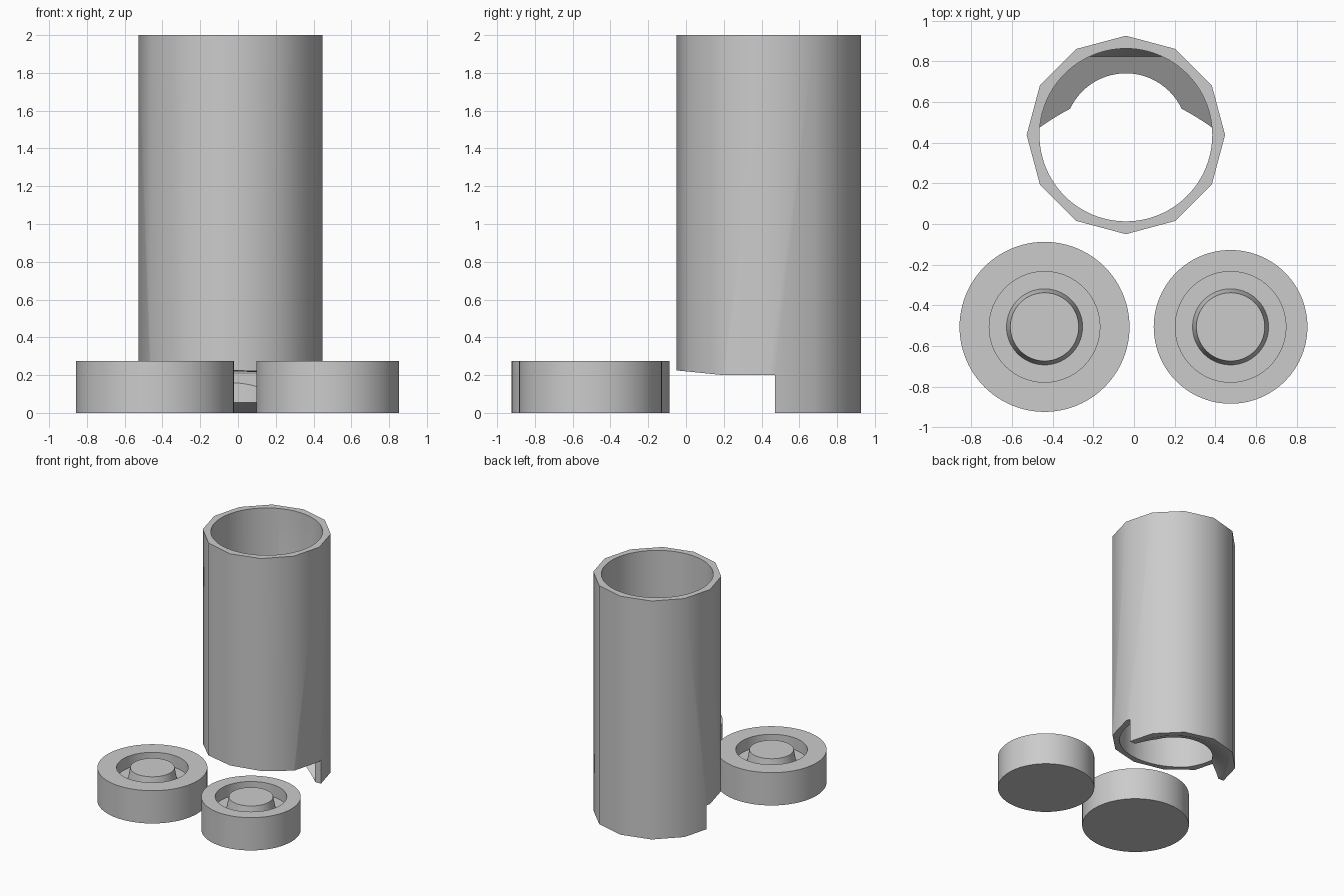
import bpy, bmesh, math
from mathutils import Vector

if "Cube" in bpy.data.objects:
    bpy.data.objects.remove(bpy.data.objects["Cube"], do_unlink=True)

GREY = (0.6, 0.6, 0.6, 1)
grey = bpy.data.materials.new("plain grey")
grey.use_nodes = True
grey.diffuse_color = GREY
grey.node_tree.nodes["Principled BSDF"].inputs["Base Color"].default_value = GREY


def new_object(name, bm, location):
    bmesh.ops.recalc_face_normals(bm, faces=bm.faces)
    mesh = bpy.data.meshes.new(name)
    bm.to_mesh(mesh)
    bm.free()
    mesh.materials.append(grey)
    obj = bpy.data.objects.new(name, mesh)
    obj.location = location
    bpy.context.collection.objects.link(obj)
    return obj


def lathe(name, profile, sides, location):
    """Solid of revolution from (radius, z) rings, capped at both ends."""
    bm = bmesh.new()
    rings = [[bm.verts.new((r * math.cos(math.tau * i / sides),
                            r * math.sin(math.tau * i / sides), z))
              for i in range(sides)] for r, z in profile]
    for a, b in zip(rings, rings[1:]):
        for i in range(sides):
            j = (i + 1) % sides
            bm.faces.new((a[i], a[j], b[j], b[i]))
    bm.faces.new(rings[0])
    bm.faces.new(rings[-1])
    return new_object(name, bm, location)


def extrude_x(name, outline):
    """Block with a (y, z) outline, wide enough to pass through the tube."""
    bm = bmesh.new()
    face = bm.faces.new([bm.verts.new((-1, y, z)) for y, z in outline])
    new = bmesh.ops.extrude_face_region(bm, geom=[face])["geom"]
    bmesh.ops.translate(bm, vec=Vector((2, 0, 0)),
                        verts=[v for v in new if isinstance(v, bmesh.types.BMVert)])
    return new_object(name, bm, (0, 0, 0))


def boolean(target, tool, operation):
    mod = target.modifiers.new(tool.name, "BOOLEAN")
    mod.operation = operation
    mod.solver = "EXACT"
    mod.object = tool
    bpy.context.view_layer.objects.active = target
    bpy.ops.object.modifier_apply(modifier=mod.name)
    bpy.data.objects.remove(tool, do_unlink=True)


def smooth(obj, degrees):
    bpy.ops.object.select_all(action="DESELECT")
    obj.select_set(True)
    bpy.context.view_layer.objects.active = obj
    bpy.ops.object.shade_smooth_by_angle(angle=math.radians(degrees))


# Twelve-sided tube
centre = (-0.04, 0.438, 0)
bore, hole = 0.425, 0.303
tube = lathe("dispenser_tube", [(0.488, 0), (0.488, 2)], 12, centre)

# Round bore that ends on a sloping ramp at the back
bore_cutter = lathe("bore_cutter", [(bore, -0.3), (bore, 2.2)], 96, centre)
above_ramp = extrude_x("above_ramp", [(-0.5, -0.585), (0.825, 0.21), (0.885, 0.36),
                                      (0.885, 2.4), (-0.5, 2.4)])
boolean(bore_cutter, above_ramp, "INTERSECT")
boolean(tube, bore_cutter, "DIFFERENCE")

# Outlet hole through the ramp, flared at the bottom
flare = 0.055
outlet = lathe("outlet_cutter", [(2 * bore - hole, -flare), (hole, flare), (hole, 0.5)],
               96, centre)
boolean(tube, outlet, "DIFFERENCE")

# Open front below the tube
notch = extrude_x("front_notch_cutter", [(-0.5, -0.5), (0.472, -0.5), (0.472, 0.2),
                                         (0.2, 0.2), (-0.05, 0.225), (-0.5, 0.27)])
boolean(tube, notch, "DIFFERENCE")
smooth(tube, 32)

# Two round caps, each with a ring groove around a tapered stud
top, floor = 0.275, 0.175
for name, x, radius in (("large_cap", -0.44, 0.418), ("small_cap", 0.475, 0.378)):
    cap = lathe(name, [(radius, 0), (radius, top), (0.272, top), (0.272, floor),
                       (0.187, floor), (0.168, top)], 96, (x, -0.506, 0))
    smooth(cap, 30)
